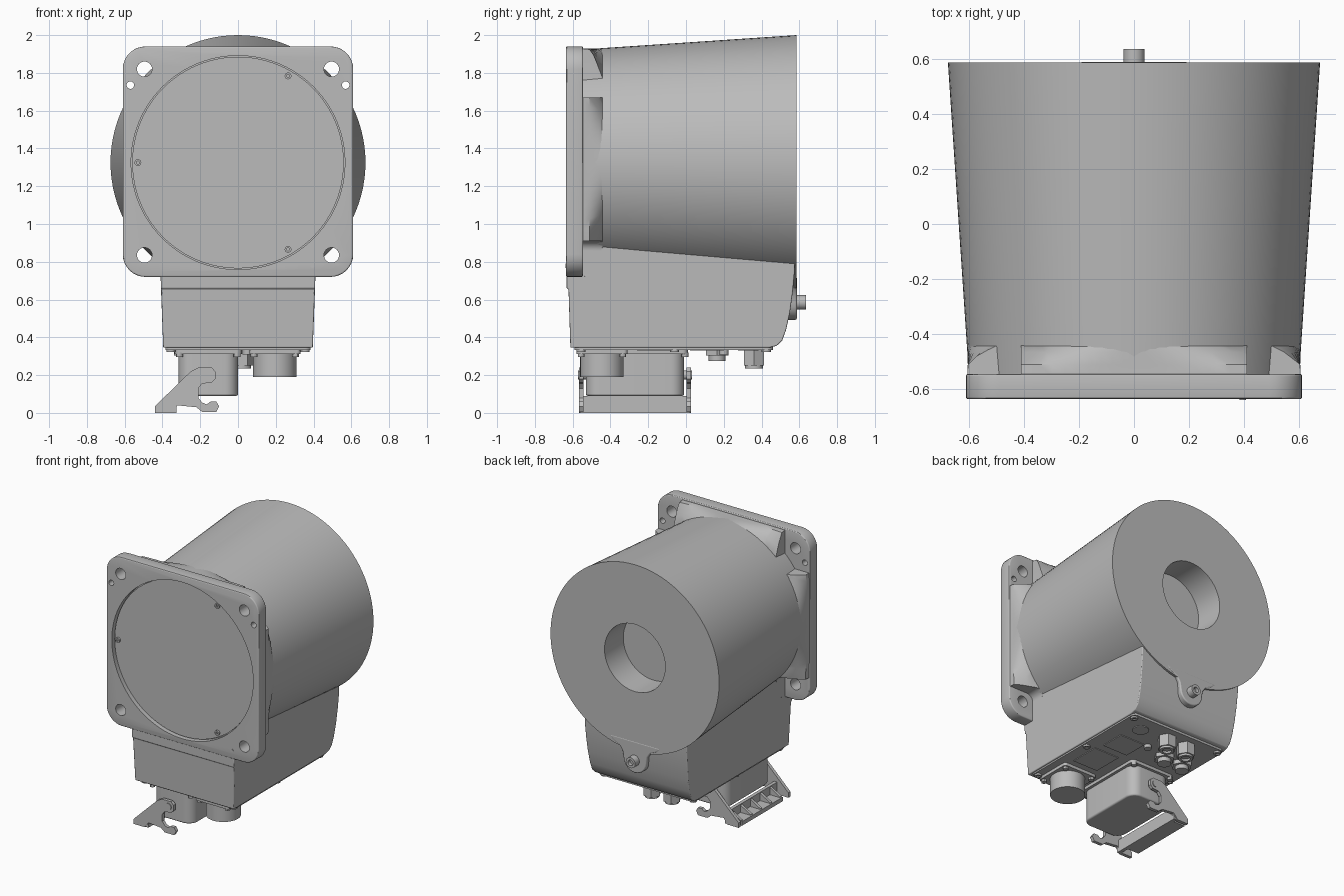
import bpy, bmesh
from math import sin, cos, pi, tau

cube = bpy.data.objects.get("Cube")
if cube:
    bpy.data.objects.remove(cube)

grey = bpy.data.materials.new("housing grey")
grey.use_nodes = True
grey.diffuse_color = (0.5, 0.5, 0.5, 1)
grey.node_tree.nodes["Principled BSDF"].inputs["Base Color"].default_value = (0.5, 0.5, 0.5, 1)
CZ = 1.325  # height of the barrel axis


def place(axis, u, v, h):
    return {"x": (h, u, v), "y": (u, h, v), "z": (u, v, h)}[axis]


def loft(name, axis, rings, bevel=0):
    """Skin a list of rings, each (points, height), and cap both ends."""
    bm = bmesh.new()
    rows = [[bm.verts.new(place(axis, u, v, h)) for u, v in pts] for pts, h in rings]
    for a, b in zip(rows, rows[1:]):
        for i in range(len(a)):
            j = (i + 1) % len(a)
            bm.faces.new((a[i], a[j], b[j], b[i]))
    bm.faces.new(rows[0])
    bm.faces.new(rows[-1])
    bmesh.ops.recalc_face_normals(bm, faces=bm.faces)
    me = bpy.data.meshes.new(name)
    bm.to_mesh(me)
    bm.free()
    me.materials.append(grey)
    ob = bpy.data.objects.new(name, me)
    bpy.context.collection.objects.link(ob)
    if bevel:
        m = ob.modifiers.new("bevel", "BEVEL")
        m.width, m.segments, m.limit_method = bevel, 3, "ANGLE"
    return ob


def prism(name, axis, pts, a, b, bevel=0):
    return loft(name, axis, [(pts, a), (pts, b)], bevel)


def circle(u, v, r, n=32):
    return [(u + r * cos(tau * i / n), v + r * sin(tau * i / n)) for i in range(n)]


def turned(name, axis, u, v, profile, n=32):
    return loft(name, axis, [(circle(u, v, r, n), h) for r, h in profile])


def rod(name, axis, u, v, r, a, b, n=32):
    return turned(name, axis, u, v, [(r, a), (r, b)], n)


def rect(u0, u1, v0, v1, r=0, n=8):
    if not r:
        return [(u0, v0), (u1, v0), (u1, v1), (u0, v1)]
    corners = [(u1 - r, v1 - r), (u0 + r, v1 - r), (u0 + r, v0 + r), (u1 - r, v0 + r)]
    return [(cu + r * cos(pi / 2 * (q + i / n)), cv + r * sin(pi / 2 * (q + i / n)))
            for q, (cu, cv) in enumerate(corners) for i in range(n + 1)]


def cut(ob, cutters):
    for c in cutters:
        c.hide_render = True
        m = ob.modifiers.new("cut", "BOOLEAN")
        m.operation, m.solver, m.object = "DIFFERENCE", "EXACT", c
        bpy.context.view_layer.objects.active = ob
        bpy.ops.object.modifier_apply(modifier=m.name)
        bpy.data.objects.remove(c)


# Tapered barrel with a blind bore in its back face
turned("barrel", "y", 0, CZ, [(0.597, -0.58), (0.675, 0.585), (0.243, 0.585), (0.243, 0.37)], 96)

# Front flange with bolt holes and the cover recess
flange = prism("front_flange", "y", rect(-0.61, 0.61, 0.72, 1.94, 0.12), -0.635, -0.545, 0.008)
bpy.context.view_layer.objects.active = flange
bpy.ops.object.modifier_apply(modifier="bevel")
holes = [rod("hole", "y", x, z, 0.04, -0.7, -0.5) for x in (-0.495, 0.495) for z in (0.835, 1.82)]
holes += [rod("pin_hole", "y", x, 1.735, 0.02, -0.7, -0.5, 16) for x in (-0.57, 0.57)]
holes.append(rod("recess", "y", 0, CZ, 0.566, -0.7, -0.595, 96))
cut(flange, holes)

# Round cover and its three screws
rod("front_cover", "y", 0, CZ, 0.56, -0.59, -0.61, 96)
for k in range(3):
    a = pi / 3 + k * tau / 3
    turned("cover_screw", "y", 0.53 * cos(a), CZ + 0.53 * sin(a),
           [(0.018, -0.6), (0.018, -0.622), (0.008, -0.622), (0.008, -0.614)], 16)
turned("drain_plug", "y", 0.395, 0.78, [(0.012, -0.62), (0.012, -0.638)], 12)


# Collar blending the square flange into the barrel, with corner pockets
def squircle(half, p, n=96):
    pts = []
    for i in range(n):
        c, s = cos(tau * i / n), sin(tau * i / n)
        r = half / (abs(c) ** p + abs(s) ** p) ** (1 / p)
        pts.append((r * c, CZ + r * s))
    return pts


collar = loft("flange_collar", "y", [(squircle(0.605, 9), -0.546), (squircle(0.603, 8), -0.51),
                                     (squircle(0.604, 2.6), -0.465), (squircle(0.603, 2), -0.44)])
pockets = []
for z0, z1 in ((1.67, 2.2), (0.4, 0.91)):
    for x0, x1 in ((-0.9, -0.41), (0.41, 0.9)):
        pockets.append(prism("pocket", "y", rect(x0, x1, z0, z1, 0.05), -0.57, -0.4))
cut(collar, pockets)

# Terminal box under the barrel, slightly narrower at the bottom
side = [(-0.612, 0.345), (0.44, 0.345), (0.48, 0.355), (0.51, 0.385), (0.53, 0.44), (0.55, 0.53),
        (0.565, 0.64), (0.575, 0.75), (0.58, 0.95), (-0.58, 0.95), (-0.58, 0.74), (-0.632, 0.73),
        (-0.632, 0.66), (-0.622, 0.655)]
box = prism("terminal_box", "x", side, -0.41, 0.41, 0.015)
for v in box.data.vertices:
    v.co.x *= 1 - 0.035 * max(0, 0.72 - v.co.z) / 0.38

# Earth tab and bolt at the back
half = [(0.21, 0.72), (0.17, 0.685), (0.125, 0.665), (0.1, 0.63)]
arc = [(0.092 * cos(a), 0.585 + 0.092 * sin(a)) for a in [-pi * k / 12 for k in range(13)]]
prism("earth_tab", "y", half + arc + [(-x, z) for x, z in reversed(half)], 0.5, 0.587, 0.008)
turned("earth_bolt", "y", 0, 0.585, [(0.038, 0.56), (0.038, 0.635), (0.02, 0.635), (0.02, 0.61)])

# Bottom plate with screws and label plates
prism("bottom_plate", "z", rect(-0.385, 0.385, -0.59, 0.46, 0.03), 0.334, 0.35)
for x in (-0.355, 0.355):
    for y in (-0.555, -0.06, 0.425):
        turned("plate_screw", "z", x, y, [(0.024, 0.34), (0.024, 0.322), (0.012, 0.322), (0.012, 0.33)], 16)
prism("label_plate", "z", rect(0.1, 0.3, -0.26, -0.04), 0.329, 0.335)
prism("label_plate_back", "z", rect(0.08, 0.28, 0.02, 0.2), 0.329, 0.335)
rod("round_label", "z", 0.22, 0.33, 0.055, 0.329, 0.335)

# Round connector
prism("round_connector_base", "z", rect(0.06, 0.33, -0.58, -0.31, 0.02), 0.312, 0.34)
rod("round_connector", "z", 0.195, -0.445, 0.115, 0.19, 0.33, 48)
for x in (0.085, 0.305):
    for y in (-0.555, -0.335):
        rod("connector_screw", "z", x, y, 0.018, 0.295, 0.32, 12)

# Cable glands and small plugs
for x in (0.02, -0.14):
    rod("gland_hex", "z", x, 0.36, 0.062, 0.25, 0.34, 6)
    turned("gland_nose", "z", x, 0.36, [(0.048, 0.26), (0.048, 0.235), (0.03, 0.235), (0.03, 0.26)])
for x in (-0.12, -0.27):
    rod("plug_hex", "z", x, 0.165, 0.068, 0.305, 0.34, 6)
    rod("plug_cap", "z", x, 0.165, 0.045, 0.275, 0.31, 24)
rod("breather", "z", 0.05, 0.2, 0.025, 0.31, 0.34, 16)

# Large rectangular connector
prism("large_connector_base", "z", rect(-0.335, 0.02, -0.55, 0.01, 0.03), 0.312, 0.34)
prism("large_connector", "z", rect(-0.315, 0, -0.53, -0.01, 0.07), 0.09, 0.33, 0.01)
for x in (-0.31, -0.005):
    for y in (-0.535, -0.005):
        rod("connector_screw", "z", x, y, 0.018, 0.295, 0.32, 12)

# Locking lever: two hooked arms, pivots and a ribbed crossbar
arm = [(-0.44, 0), (-0.44, 0.035), (-0.25, 0.22), (-0.21, 0.24), (-0.14, 0.24), (-0.12, 0.22),
       (-0.12, 0.18), (-0.14, 0.16), (-0.19, 0.155), (-0.21, 0.13), (-0.21, 0.08), (-0.19, 0.055),
       (-0.165, 0.045), (-0.145, 0.06), (-0.115, 0.06), (-0.1, 0.035), (-0.115, 0.005),
       (-0.19, 0.005), (-0.22, 0.03), (-0.32, 0.04), (-0.35, 0)]
for y, out in ((-0.555, -1), (0.015, 1)):
    prism("lever_arm", "y", arm, y - 0.012, y + 0.012)
    rod("lever_pivot", "y", -0.16, 0.2, 0.024, y - 0.04 * out, y + 0.018 * out, 24)
prism("lever_crossbar", "y", rect(-0.35, -0.325, 0, 0.09), -0.56, 0.02)
prism("lever_lip", "y", rect(-0.44, -0.33, 0, 0.03), -0.48, -0.01)
rib = [(-0.43, 0), (-0.43, 0.035), (-0.345, 0.085), (-0.34, 0)]
for k in range(5):
    y = -0.47 + 0.112 * k
    prism("lever_rib", "y", rib, y - 0.01, y + 0.01)

# Smooth the round surfaces, keep the edges sharp
for ob in bpy.context.scene.objects:
    if ob.type == "MESH":
        bpy.ops.object.select_all(action="DESELECT")
        ob.select_set(True)
        bpy.context.view_layer.objects.active = ob
        bpy.ops.object.shade_smooth_by_angle(angle=pi / 6)
